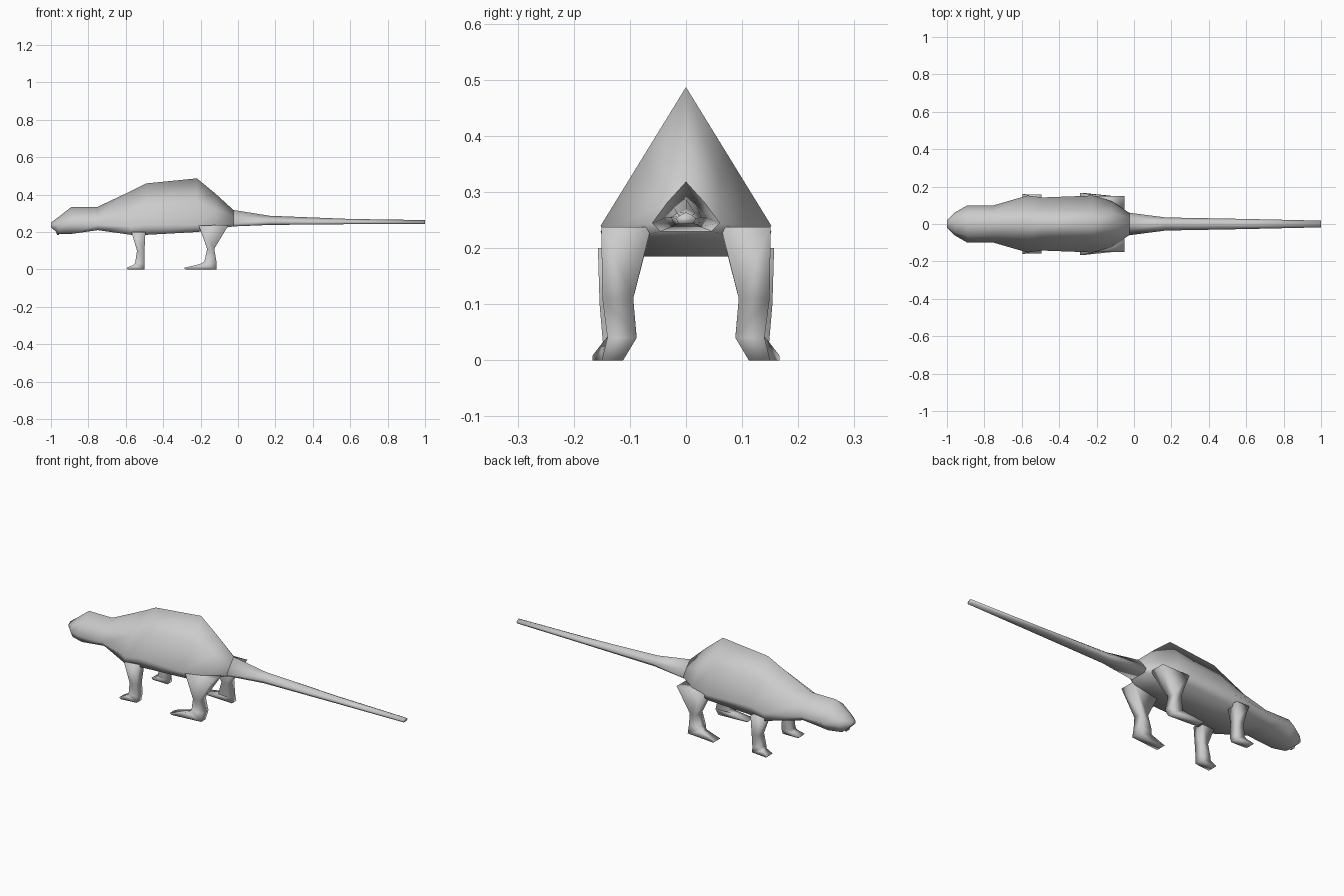
import bpy, bmesh

cube = bpy.data.objects.get("Cube")
if cube:
    bpy.data.objects.remove(cube)

grey = bpy.data.materials.new("plain_grey")
grey.use_nodes = True
colour = (0.6, 0.6, 0.6, 1)
grey.diffuse_color = colour
grey.node_tree.nodes["Principled BSDF"].inputs["Base Color"].default_value = colour


def loft(name, rings, mirror=False):
    """Skin a list of closed rings, cap both ends and smooth the result."""
    bm = bmesh.new()
    loops = [[bm.verts.new(p) for p in ring] for ring in rings]
    count = len(loops[0])
    for a, b in zip(loops, loops[1:]):
        for i in range(count):
            j = (i + 1) % count
            bm.faces.new((a[i], a[j], b[j], b[i]))
    bm.faces.new(loops[0])
    bm.faces.new(loops[-1])
    bmesh.ops.recalc_face_normals(bm, faces=bm.faces)
    for face in bm.faces:
        face.smooth = True
    mesh = bpy.data.meshes.new(name)
    bm.to_mesh(mesh)
    bm.free()
    mesh.materials.append(grey)
    obj = bpy.data.objects.new(name, mesh)
    bpy.context.collection.objects.link(obj)
    if mirror:
        mod = obj.modifiers.new("mirror", "MIRROR")
        mod.use_axis = (False, True, False)
        mod.use_mirror_merge = False
    return obj


def section(x, top, side, side_z, low, low_z, full):
    """Ridge-backed cross-section; full = 0.5 gives straight flanks."""
    mid = (top + side_z) / 2
    half = [(side * full, mid), (side, side_z), (low, low_z)]
    right = [(x, -y, z) for y, z in reversed(half)]
    return [(x, 0, top)] + [(x, y, z) for y, z in half] + right


# Head and body: x, ridge z, flank y, flank z, belly y, belly z, fullness
body = [
    (-1.0, 0.25, 0.02, 0.235, 0.015, 0.225, 0.7),
    (-0.96, 0.28, 0.06, 0.23, 0.04, 0.19, 0.7),
    (-0.89, 0.335, 0.1, 0.24, 0.06, 0.19, 0.65),
    (-0.75, 0.335, 0.1, 0.24, 0.07, 0.21, 0.65),
    (-0.57, 0.42, 0.152, 0.23, 0.14, 0.185, 0.5),
    (-0.49, 0.46, 0.142, 0.24, 0.125, 0.185, 0.52),
    (-0.22, 0.487, 0.152, 0.24, 0.13, 0.2, 0.5),
    (-0.12, 0.405, 0.122, 0.24, 0.1, 0.215, 0.5),
    (-0.025, 0.318, 0.06, 0.245, 0.045, 0.23, 0.55),
]
loft("body", [section(*row) for row in body])

# Long tapering tail
tail = [
    (-0.025, 0.318, 0.06, 0.245, 0.045, 0.23, 0.55),
    (0.17, 0.287, 0.035, 0.255, 0.025, 0.238, 0.6),
    (0.6, 0.27, 0.027, 0.255, 0.02, 0.242, 0.6),
    (1.0, 0.264, 0.018, 0.253, 0.013, 0.243, 0.6),
]
loft("tail", [section(*row) for row in tail])


def leg_ring(x0, x1, y0, y1, z0, z1):
    """Slanted quad: x0, z0 is the front edge and x1, z1 the back edge."""
    return [(x0, y0, z0), (x0, y1, z0), (x1, y1, z1), (x1, y0, z1)]


# Legs: front x, back x, inner y, outer y, front z, back z
hind_leg = [
    (-0.21, -0.05, 0.062, 0.151, 0.235, 0.238),
    (-0.165, -0.127, 0.094, 0.149, 0.11, 0.11),
    (-0.18, -0.115, 0.088, 0.14, 0.042, 0.04),
    (-0.2, -0.115, 0.112, 0.15, 0.03, 0.0),
    (-0.29, -0.28, 0.122, 0.167, 0.008, 0.0),
]
fore_leg = [
    (-0.57, -0.495, 0.09, 0.157, 0.2, 0.2),
    (-0.54, -0.5, 0.105, 0.154, 0.1, 0.1),
    (-0.55, -0.5, 0.1, 0.148, 0.035, 0.03),
    (-0.56, -0.5, 0.112, 0.15, 0.024, 0.0),
    (-0.597, -0.59, 0.115, 0.16, 0.008, 0.0),
]
for name, rows in (("hind_legs", hind_leg), ("fore_legs", fore_leg)):
    loft(name, [leg_ring(*row) for row in rows], mirror=True)

# Front teeth under the snout
teeth = [
    leg_ring(-0.978, -0.958, 0.002, 0.016, 0.215, 0.21),
    leg_ring(-0.967, -0.958, 0.003, 0.012, 0.185, 0.185),
]
loft("teeth", teeth, mirror=True)
